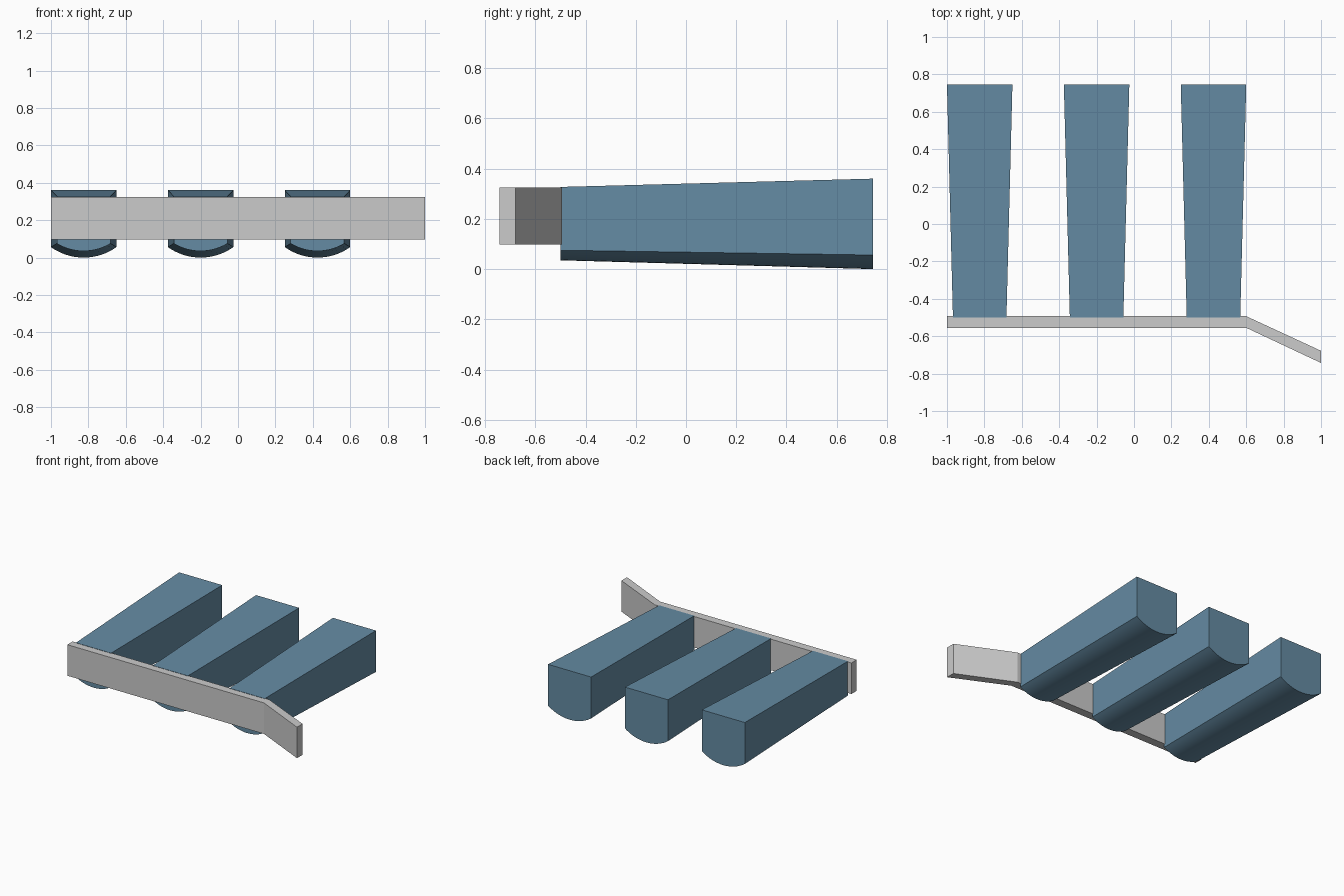
import bpy, bmesh, math

if "Cube" in bpy.data.objects:
    bpy.data.objects.remove(bpy.data.objects["Cube"])

blue = bpy.data.materials.new("blue")
blue.diffuse_color = (0.13, 0.26, 0.37, 1)
blue.use_nodes = True
blue.node_tree.nodes["Principled BSDF"].inputs["Base Color"].default_value = blue.diffuse_color


def loft(name, ring_a, ring_b, mat=None):
    """Closed solid between two matching rings of points."""
    bm = bmesh.new()
    a = [bm.verts.new(p) for p in ring_a]
    b = [bm.verts.new(p) for p in ring_b]
    bm.faces.new(a)
    bm.faces.new(b)
    n = len(a)
    for i in range(n):
        j = (i + 1) % n
        bm.faces.new((a[i], a[j], b[j], b[i]))
    bmesh.ops.recalc_face_normals(bm, faces=bm.faces[:])
    me = bpy.data.meshes.new(name)
    bm.to_mesh(me)
    bm.free()
    ob = bpy.data.objects.new(name, me)
    bpy.context.collection.objects.link(ob)
    if mat:
        me.materials.append(mat)
    return ob


def prong_ring(cx, y, half, top, edge, bottom, steps=16):
    """Flat-topped section with a shallow round underside."""
    sag = edge - bottom
    r = (half * half + sag * sag) / (2 * sag)
    limit = math.asin(half / r)
    pts = [(cx + half, y, top), (cx - half, y, top)]
    for i in range(steps + 1):
        t = limit * (2 * i / steps - 1)
        pts.append((cx + r * math.sin(t), y, bottom + r - r * math.cos(t)))
    return pts


# Bar across the front with an angled end
plan = [(-1, -0.555), (0.6, -0.555), (1, -0.743),
        (1, -0.678), (0.6, -0.493), (-1, -0.493)]
loft("cross_bar", [(x, y, 0.097) for x, y in plan],
     [(x, y, 0.325) for x, y in plan])

# Three tapered prongs, widening toward the back
for i, cx in enumerate((-0.825, -0.2, 0.425)):
    ob = loft(f"prong_{i + 1}",
              prong_ring(cx, -0.5, 0.143, 0.327, 0.075, 0.035),
              prong_ring(cx, 0.745, 0.175, 0.36, 0.056, 0.0), blue)
    bpy.ops.object.select_all(action='DESELECT')
    ob.select_set(True)
    bpy.context.view_layer.objects.active = ob
    bpy.ops.object.shade_smooth_by_angle(angle=math.radians(30))
